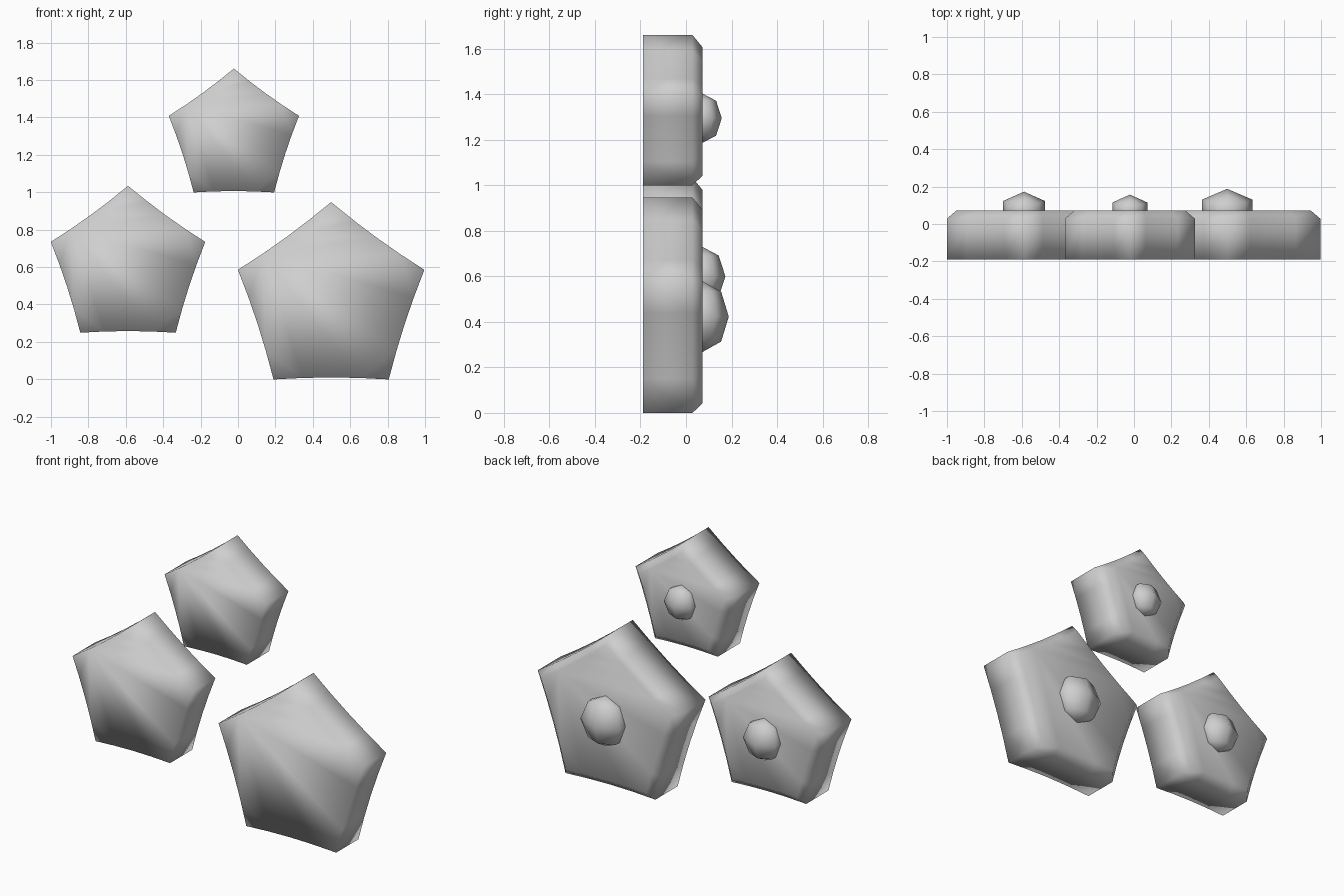
import bpy, bmesh, math
from mathutils import Matrix

if "Cube" in bpy.data.objects:
    bpy.data.objects.remove(bpy.data.objects["Cube"])

grey = bpy.data.materials.new("plain_grey")
grey.diffuse_color = (0.62, 0.62, 0.62, 1)
grey.use_nodes = True
grey.node_tree.nodes["Principled BSDF"].inputs["Base Color"].default_value = grey.diffuse_color

FRONT, SHOULDER, BACK = -0.19, 0.028, 0.073
INSET = 0.055      # how far the back rim is drawn in
STEPS = 4          # segments along each side


def outline(radius):
    """Pentagon with gently hollow sides, as (x, z) points."""
    corners = [(radius * math.sin(i * math.tau / 5), radius * math.cos(i * math.tau / 5))
               for i in range(5)]
    points = []
    for i, (ax, az) in enumerate(corners):
        bx, bz = corners[(i + 1) % 5]
        for s in range(STEPS):
            t = s / STEPS
            pull = 1 - 0.025 * 4 * t * (1 - t)
            points.append(((ax + (bx - ax) * t) * pull, (az + (bz - az) * t) * pull))
    return points


def finish(bm, name):
    bmesh.ops.recalc_face_normals(bm, faces=bm.faces)
    for f in bm.faces:
        f.smooth = True
    mesh = bpy.data.meshes.new(name)
    bm.to_mesh(mesh)
    bm.free()
    mesh.materials.append(grey)
    bpy.context.collection.objects.link(bpy.data.objects.new(name, mesh))


def pentagon_body(name, x, z, radius):
    """Flat front, straight wall, chamfered back rim."""
    bm = bmesh.new()
    pts = outline(radius)
    small = (radius - INSET) / radius
    rings = [[bm.verts.new((x + px * k, y, z + pz * k)) for px, pz in pts]
             for y, k in ((FRONT, 1), (SHOULDER, 1), (BACK, small))]
    n = len(pts)
    for a, b in zip(rings, rings[1:]):
        for i in range(n):
            j = (i + 1) % n
            bm.faces.new((a[i], a[j], b[j], b[i]))
    bm.faces.new(rings[0])
    bm.faces.new(rings[-1])
    finish(bm, name)


def knob(name, x, z, radius, depth):
    """Six-sided flattened ball, half sunk in the back."""
    bm = bmesh.new()
    bmesh.ops.create_uvsphere(bm, u_segments=6, v_segments=4, radius=1)
    top = max(v.co.y for v in bm.verts)
    if top < 0.95:   # point one corner straight back
        bmesh.ops.rotate(bm, verts=bm.verts, matrix=Matrix.Rotation(math.pi / 6, 3, 'Z'))
    for v in bm.verts:
        v.co = (x + v.co.x * radius, BACK + v.co.y * depth, z + v.co.z * radius)
    finish(bm, name)


# name, centre x, centre z, body radius, knob radius, knob depth
for name, x, z, r, kr, kd in (
        ("large", 0.498, 0.423, 0.524, 0.155, 0.115),
        ("medium", -0.588, 0.600, 0.434, 0.129, 0.100),
        ("small", -0.022, 1.295, 0.366, 0.108, 0.084)):
    pentagon_body(name + "_pentagon", x, z, r)
    knob(name + "_back_knob", x, z, kr, kd)
